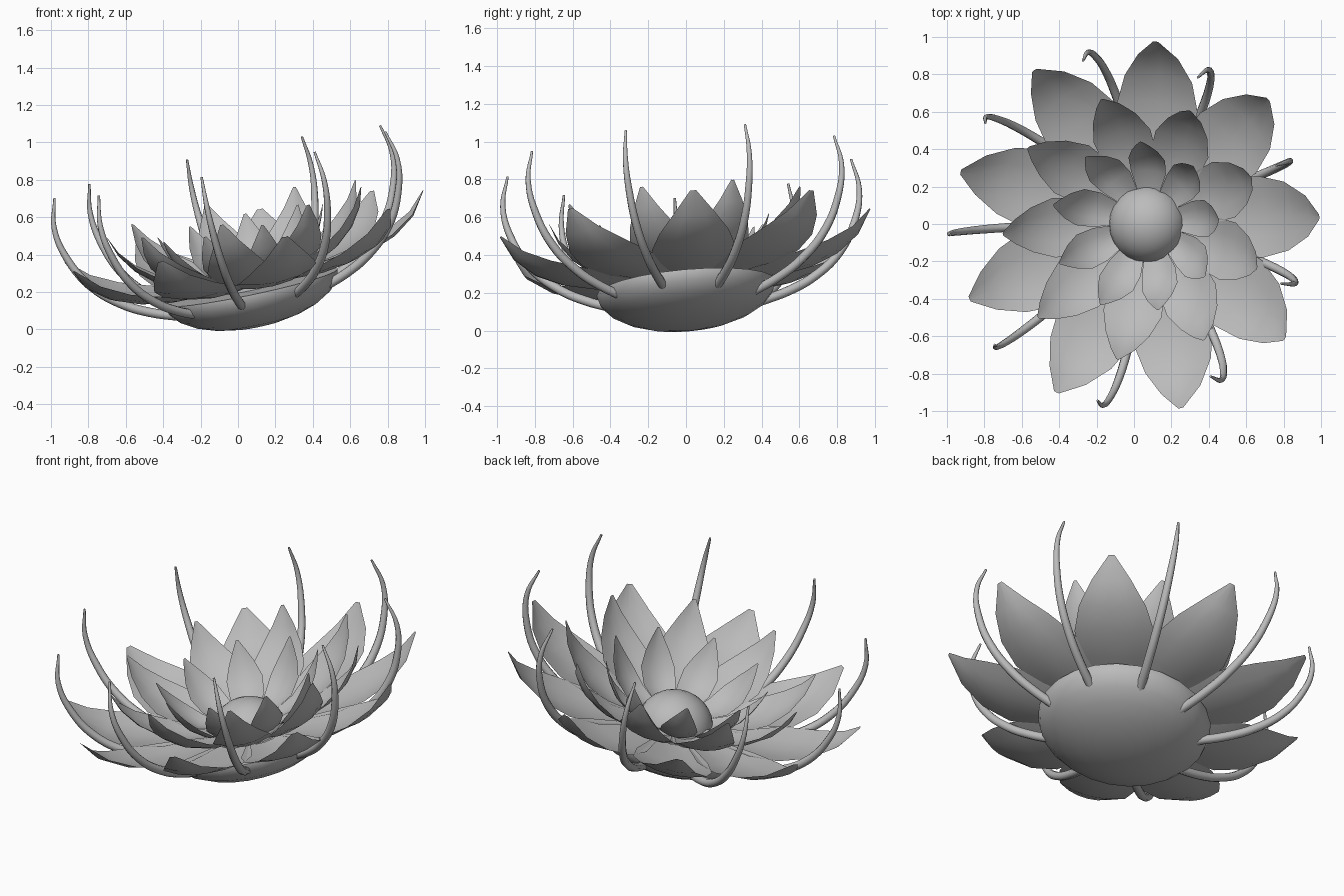
import bpy
import bmesh
import math
from mathutils import Matrix, Vector

cube = bpy.data.objects.get("Cube")
if cube:
    bpy.data.objects.remove(cube, do_unlink=True)

# One matte grey for the whole flower
grey = bpy.data.materials.new("soft_grey")
grey.use_nodes = True
GREY = (0.5, 0.5, 0.5, 1)
grey.diffuse_color = GREY
grey.node_tree.nodes["Principled BSDF"].inputs["Base Color"].default_value = GREY


def leaning_frame(origin, lean_x, lean_y):
    """Frame whose z axis leans by the given slopes."""
    axis = Vector((lean_x, lean_y, 1)).normalized()
    side = (Vector((1, 0, 0)) - axis * axis.x).normalized()
    tilt = Matrix((side, axis.cross(side), axis)).transposed().to_4x4()
    return Matrix.Translation(origin) @ tilt


# The flower leans towards -x and slightly towards -y
FLOWER = leaning_frame((0.08, 0.015, 0.22), -0.21, -0.09)
FILAMENTS = leaning_frame((0.065, 0.01, 0.22), -0.21, -0.06)
COUNT = 9


def place(name, mesh, turn=0.0, frame=FLOWER):
    """Add a mesh to the scene, turned about the flower axis."""
    obj = bpy.data.objects.new(name, mesh)
    bpy.context.collection.objects.link(obj)
    mesh.materials.clear()
    mesh.materials.append(grey)
    mesh.polygons.foreach_set("use_smooth", [True] * len(mesh.polygons))
    obj.matrix_world = frame @ Matrix.Rotation(turn, 4, "Z")
    return obj


def bm_to_mesh(bm, name):
    mesh = bpy.data.meshes.new(name)
    bm.to_mesh(mesh)
    bm.free()
    return mesh


def petal_mesh(name, stations, cup):
    """Sheet along +x; stations are (radius, height, half width)."""
    bm = bmesh.new()
    rows = []
    for r, h, w in stations:
        rows.append([bm.verts.new((r - 0.1 * w * s * s, w * s, h + cup * w * s * s))
                     for s in (-1, -0.5, 0, 0.5, 1)])
    for a, b in zip(rows, rows[1:]):
        for i in range(len(a) - 1):
            bm.faces.new((a[i], b[i], b[i + 1], a[i + 1]))
    return bm_to_mesh(bm, name)


# Three rings of petals
RINGS = {
    "outer_petal": (4, 0.15, [(0.25, 0.02, 0.1), (0.48, 0.03, 0.2), (0.65, 0.06, 0.22),
                              (0.8, 0.115, 0.185), (0.92, 0.2, 0.11), (1.0, 0.32, 0.015)]),
    "middle_petal": (23.5, 0.2, [(0.2, 0.035, 0.08), (0.36, 0.065, 0.145), (0.5, 0.135, 0.16),
                                 (0.6, 0.22, 0.12), (0.67, 0.32, 0.065), (0.71, 0.43, 0.008)]),
    "inner_petal": (6, 0.25, [(0.17, 0.05, 0.06), (0.28, 0.08, 0.095), (0.36, 0.15, 0.1),
                              (0.41, 0.23, 0.07), (0.44, 0.3, 0.036), (0.46, 0.36, 0.006)]),
}
for name, (offset, cup, stations) in RINGS.items():
    mesh = petal_mesh(name, stations, cup)
    for i in range(COUNT):
        place(f"{name}_{i + 1}", mesh, math.radians(offset + i * 360 / COUNT))

# Long curved filaments growing from under the bowl rim
path = [(0.38, -0.075), (0.55, -0.015), (0.69, 0.06), (0.83, 0.185),
        (0.925, 0.355), (0.96, 0.53), (0.925, 0.69)]
curve = bpy.data.curves.new("filament_path", "CURVE")
curve.dimensions = "3D"
curve.bevel_depth = 0.025
curve.bevel_resolution = 2
curve.resolution_u = 5
curve.use_fill_caps = True
spline = curve.splines.new("BEZIER")
spline.bezier_points.add(len(path) - 1)
for i, (point, (r, h)) in enumerate(zip(spline.bezier_points, path)):
    point.co = (r, 0, h)
    point.radius = 1 - 0.75 * (i / (len(path) - 1)) ** 3
    point.handle_left_type = point.handle_right_type = "AUTO"
helper = bpy.data.objects.new("filament_path", curve)
bpy.context.collection.objects.link(helper)
bpy.context.view_layer.update()
depsgraph = bpy.context.evaluated_depsgraph_get()
filament = bpy.data.meshes.new_from_object(helper.evaluated_get(depsgraph))
bpy.data.objects.remove(helper, do_unlink=True)
for i in range(COUNT):
    place(f"filament_{i + 1}", filament, math.radians(22.5 + i * 360 / COUNT), FILAMENTS)

# Round seed head in the middle
bm = bmesh.new()
bmesh.ops.create_uvsphere(bm, u_segments=24, v_segments=14, radius=0.21)
bmesh.ops.scale(bm, verts=bm.verts, vec=(1, 1, 0.93))
bmesh.ops.translate(bm, verts=bm.verts, vec=(-0.005, -0.015, 0.005))
place("seed_head", bm_to_mesh(bm, "seed_head"))

# Shallow bowl below: lower half of a flattened ball, closed on top
bm = bmesh.new()
bmesh.ops.create_uvsphere(bm, u_segments=24, v_segments=12, radius=1)
bmesh.ops.bisect_plane(bm, geom=bm.verts[:] + bm.edges[:] + bm.faces[:],
                       plane_co=(0, 0, 0.001), plane_no=(0, 0, 1), clear_outer=True)
bmesh.ops.holes_fill(bm, edges=[e for e in bm.edges if e.is_boundary])
bmesh.ops.scale(bm, verts=bm.verts, vec=(0.475, 0.475, 0.215))
bmesh.ops.translate(bm, verts=bm.verts, vec=(-0.01, -0.015, 0.01))
bowl = place("bowl", bm_to_mesh(bm, "bowl"))
bpy.context.view_layer.objects.active = bowl
bowl.select_set(True)
bpy.ops.object.shade_smooth_by_angle(angle=math.radians(40))
